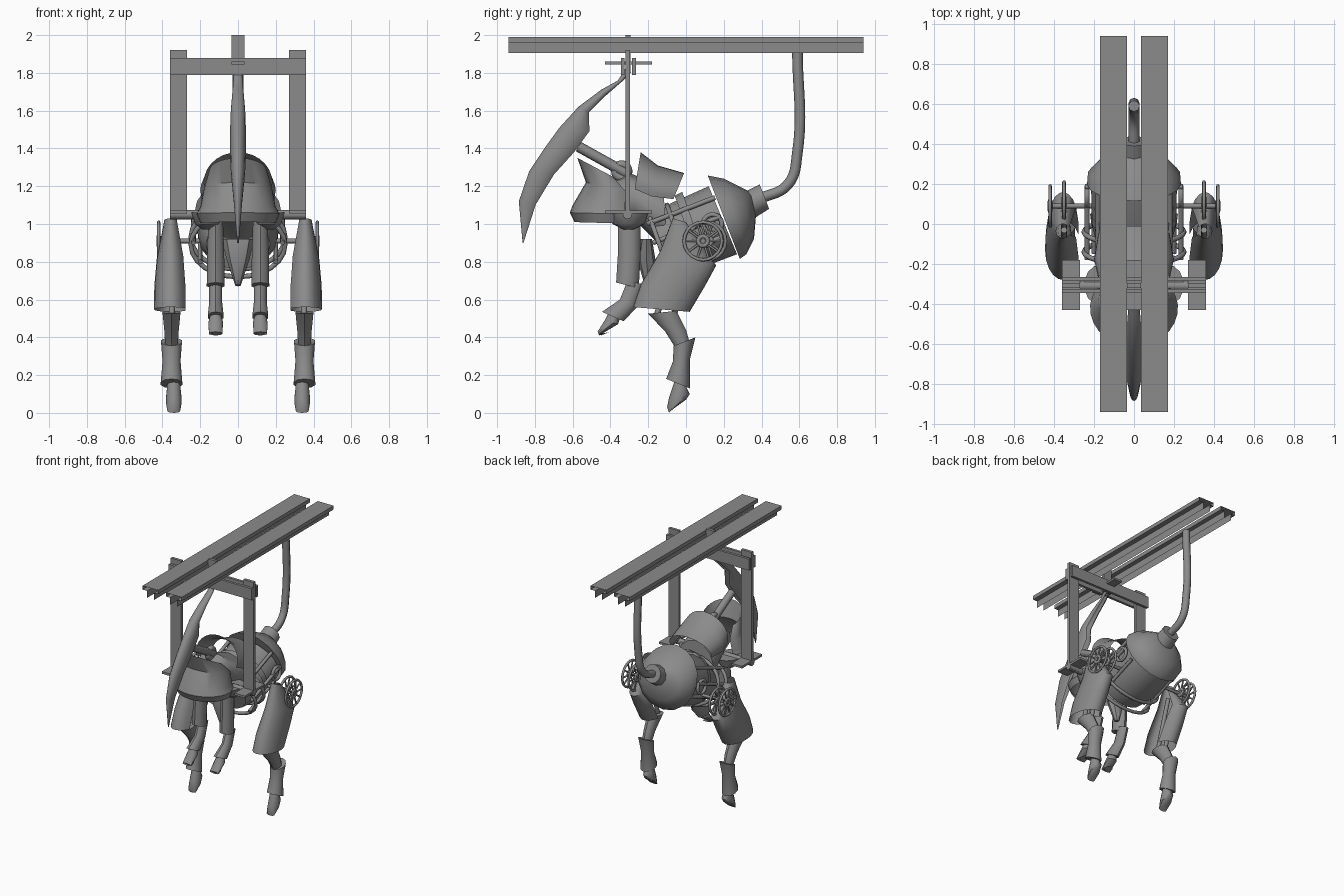
import bpy, bmesh, math
from mathutils import Vector

cube = bpy.data.objects.get("Cube")
if cube:
    bpy.data.objects.remove(cube, do_unlink=True)

metal = bpy.data.materials.new("dull_grey_metal")
metal.use_nodes = True
grey = (.26, .26, .26, 1)
metal.diffuse_color = grey
metal.node_tree.nodes["Principled BSDF"].inputs["Base Color"].default_value = grey


def finish(name, bm, smooth=True):
    bmesh.ops.recalc_face_normals(bm, faces=bm.faces)
    mesh = bpy.data.meshes.new(name)
    bm.to_mesh(mesh)
    bm.free()
    mesh.materials.append(metal)
    obj = bpy.data.objects.new(name, mesh)
    bpy.context.collection.objects.link(obj)
    if smooth:
        bpy.ops.object.select_all(action='DESELECT')
        obj.select_set(True)
        bpy.context.view_layer.objects.active = obj
        bpy.ops.object.shade_smooth_by_angle(angle=math.radians(40))
    return obj


def loft(name, stations, x=0, side=1, arc=None, caps=True, n=14):
    """Skin elliptical sections; each is (y, z) of one edge, (y, z) of the other, half width."""
    bm = bmesh.new()
    closed = arc is None
    start, end = (0, 360) if closed else arc
    count = n if closed else n + 1
    rings = []
    for ya, za, yb, zb, half in stations:
        a, b = Vector((0, ya, za)), Vector((0, yb, zb))
        ring = []
        for i in range(count):
            t = math.radians(start + (end - start) * i / n)
            p = (a + b) / 2 + (a - b) / 2 * math.cos(t)
            p.x = side * (x + half * math.sin(t))
            ring.append(bm.verts.new(p))
        rings.append(ring)
    for low, high in zip(rings, rings[1:]):
        for i in range(n):
            j = (i + 1) % count
            bm.faces.new((low[i], low[j], high[j], high[i]))
    if closed and caps:
        bm.faces.new(rings[0])
        bm.faces.new(rings[-1])
    return finish(name, bm)


def box(name, low, high):
    bm = bmesh.new()
    bmesh.ops.create_cube(bm, size=1)
    for v in bm.verts:
        v.co = [l + (c + .5) * (h - l) for c, l, h in zip(v.co, low, high)]
    return finish(name, bm, False)


def pipe(name, points, radius, cyclic=False, smooth=False):
    curve = bpy.data.curves.new(name, 'CURVE')
    curve.dimensions = '3D'
    curve.bevel_depth = radius
    curve.bevel_resolution = 2
    curve.use_fill_caps = True
    spline = curve.splines.new('BEZIER' if smooth else 'POLY')
    knots = spline.bezier_points if smooth else spline.points
    knots.add(len(points) - 1)
    for knot, p in zip(knots, points):
        if smooth:
            knot.co = p
            knot.handle_left_type = knot.handle_right_type = 'AUTO'
        else:
            knot.co = (*p, 1)
    spline.use_cyclic_u = cyclic
    curve.materials.append(metal)
    obj = bpy.data.objects.new(name, curve)
    bpy.context.collection.objects.link(obj)
    return obj


def hoop(name, x, y, z, r, thick):
    turns = [math.tau * i / 20 for i in range(20)]
    pipe(name, [(x, y + r * math.cos(t), z + r * math.sin(t)) for t in turns], thick, True)


def wheel(name, x, y, z, r):
    hoop(name + "_rim", x, y, z, r, .009)
    hoop(name + "_hub", x, y, z, r * .25, .012)
    for i in range(5):
        t = math.pi * i / 5
        dy, dz = r * math.cos(t), r * math.sin(t)
        pipe(name + "_spoke", [(x, y - dy, z - dz), (x, y + dy, z + dz)], .006)


# Overhead rails: open folded channels
for side in (1, -1):
    bm = bmesh.new()
    profile = [(.07, 1.905), (.07, 1.96), (.035, 1.96), (.035, 1.99),
               (.17, 1.99), (.17, 1.96), (.13, 1.96), (.13, 1.905)]
    ends = [[bm.verts.new((side * px, y, pz)) for px, pz in profile] for y in (-.94, .94)]
    for i in range(len(profile) - 1):
        bm.faces.new((ends[0][i], ends[0][i + 1], ends[1][i + 1], ends[1][i]))
    finish("rail", bm, False)

# Hanging frame
box("hanger_block", (-.035, -.32, 1.8), (.035, -.295, 2))
box("hanger_plate", (-.035, -.43, 1.845), (.035, -.18, 1.86))
for y in (-.345, -.285):
    box("crossbeam", (-.36, y, 1.79), (.36, y + .02, 1.88))
for side in (1, -1):
    x0, x1 = sorted((side * .27, side * .36))
    box("hanging_post", (x0, -.32, 1.03), (x1, -.297, 1.92))
    box("foot_plate", (x0, -.43, 1.055), (x1, -.18, 1.072))
    pipe("shoulder_axle", [(side * .12, -.31, 1.05), (side * .36, -.31, 1.05)], .025)

# Rear support pipe
pipe("tail_pipe", [(0, .59, 1.92), (0, .59, 1.38), (0, .54, 1.21), (0, .38, 1.13)], .028, smooth=True)

# Body barrel, rear dome and collar
loft("barrel", [(-.2, 1.03, -.1, .76, .17), (-.08, 1.11, .06, .76, .21),
                (.12, 1.2, .27, .84, .215)], n=16)
loft("rear_dome", [(.115, 1.257, .285, .815, .235), (.2, 1.24, .32, .84, .23),
                   (.28, 1.2, .36, .92, .17), (.34, 1.17, .37, 1.04, .08)], n=16)
loft("rear_collar", [(.31, 1.17, .36, 1.03, .075), (.39, 1.21, .44, 1.08, .07)], n=10)
loft("back_strap", [(-.06, 1.15, .07, .79, .215), (-.02, 1.17, .11, .8, .22)], arc=(-130, 130))

# Cage around the barrel
for dy, dz in ((0, 0), (.1, .04)):
    hoop_points = []
    for i in range(24):
        t = math.tau * i / 24
        hoop_points.append((.25 * math.sin(t), dy - .14 - .06 * math.cos(t),
                            dz + .89 + .17 * math.cos(t)))
    pipe("cage_hoop", hoop_points, .013, True)
for side in (1, -1):
    for z, x in ((1.02, .18), (.92, .235), (.82, .2)):
        pipe("cage_bar", [(side * x, -.2 + (1 - z) * .3, z - .02),
                          (side * x, .16 + (1 - z) * .3, z + .12)], .013)

# Keel under the chest
loft("keel", [(-.24, .92, -.18, .92, .085), (-.26, .82, -.16, .8, .06),
              (-.22, .68, -.17, .67, .015)], n=8)

# Chest collar, saddle shell and neck
loft("chest_shell", [(-.575, 1.35, -.33, 1.22, .15), (-.53, 1.22, -.25, 1.16, .18),
                     (-.6, 1.1, -.23, 1.08, .2), (-.615, 1.06, -.22, 1.05, .22),
                     (-.59, 1.01, -.25, 1.0, .2)], arc=(-120, 120), n=18)
loft("saddle_shell", [(-.24, 1.38, -.29, 1.07, .18), (-.15, 1.31, -.2, 1.05, .2),
                      (-.01, 1.27, -.1, 1.05, .18)], arc=(-105, 105), n=16)
loft("inner_chest", [(-.42, 1.2, -.42, 1.06, .1), (-.3, 1.27, -.25, 1, .15),
                     (-.12, 1.2, -.1, .85, .16)])
pipe("neck_pipe", [(0, -.57, 1.41), (0, -.3, 1.26)], .028)
hoop("neck_joint", 0, -.34, 1.28, .035, .022)

# Curved head mask: a thin shell, rounded toward the front
loft("head_mask", [(-.31, 1.84, -.29, 1.8, .02), (-.36, 1.76, -.33, 1.76, .025),
                   (-.45, 1.71, -.42, 1.68, .03), (-.57, 1.62, -.51, 1.59, .038),
                   (-.67, 1.51, -.5, 1.49, .042), (-.75, 1.4, -.58, 1.38, .042),
                   (-.83, 1.28, -.69, 1.26, .038), (-.885, 1.12, -.79, 1.1, .022),
                   (-.865, .9, -.86, .9, .004)], arc=(-150, 150))

# Legs and running gear, both sides
for side in (1, -1):
    loft("shoulder_dish", [(-.41, 1.06, -.2, 1.06, .09), (-.39, 1.0, -.22, 1.0, .07),
                           (-.33, .97, -.28, .97, .03)], x=.16, side=side)
    front = dict(x=.118, side=side, n=10)
    loft("front_upper_leg", [(-.36, 1.04, -.24, 1.04, .04), (-.36, .85, -.24, .84, .047),
                             (-.37, .69, -.25, .66, .05)], **front)
    loft("front_shin", [(-.31, .7, -.22, .68, .036), (-.35, .6, -.26, .56, .036),
                        (-.445, .535, -.33, .485, .044)], **front)
    loft("front_hoof", [(-.41, .53, -.35, .5, .03), (-.43, .49, -.36, .47, .04),
                        (-.468, .43, -.46, .41, .038), (-.45, .41, -.4, .43, .03)], **front)

    loft("thigh_armour", [(-.07, 1.03, .0, 1.01, .035), (-.14, .85, .16, .78, .075),
                          (-.24, .68, .1, .67, .088), (-.28, .56, .02, .535, .09)],
         x=.355, side=side, arc=(-60, 240), n=16)
    for dy in (0, .09):
        pipe("thigh_strut", [(side * .35, dy - .03, .92), (side * .35, dy - .16, .5)], .016)
    hind = dict(x=.352, side=side, n=10)
    loft("hind_shank", [(-.2, .525, -.05, .54, .05), (-.11, .43, .0, .44, .04),
                        (-.06, .35, .02, .37, .035)], **hind)
    loft("hind_cannon", [(-.065, .355, .05, .4, .058), (-.07, .27, .02, .28, .05),
                         (-.105, .18, .02, .13, .06)], **hind)
    hind["x"] = .34
    loft("hind_hoof", [(-.06, .17, .0, .14, .035), (-.09, .08, .02, .1, .042),
                       (-.1, .03, .0, .07, .042), (-.09, .0, -.07, .02, .035)], **hind)

    pipe("wheel_axle", [(side * .2, .09, .91), (side * .43, .09, .91)], .012)
    wheel("inner_wheel", side * .35, .11, .91, .1)
    wheel("outer_wheel", side * .42, .09, .91, .1)
    hoop("small_gear", side * .235, .14, 1.0, .05, .012)
